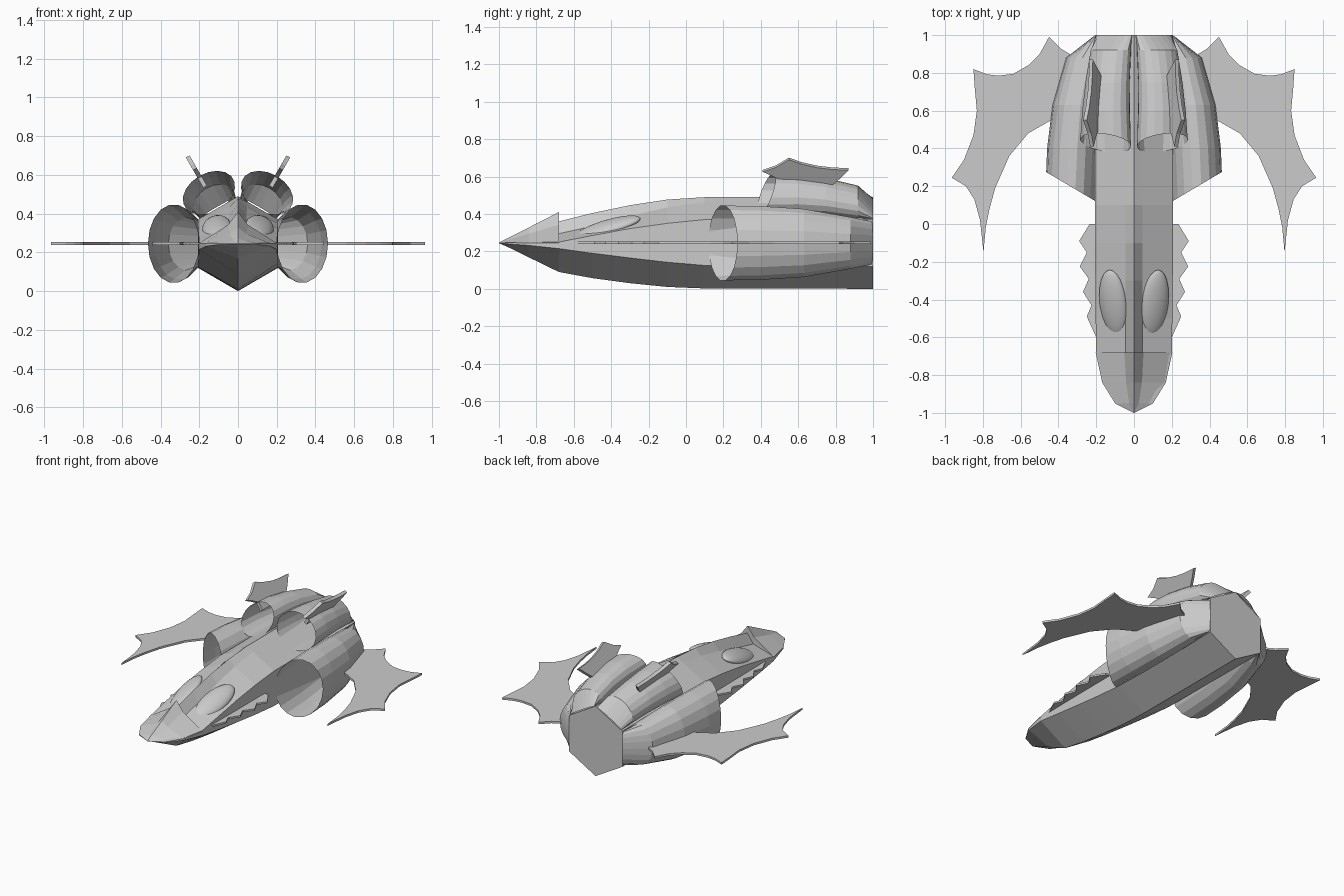
import bpy, bmesh
from math import sin, cos, pi, radians
from mathutils import Vector

if "Cube" in bpy.data.objects:
    bpy.data.objects.remove(bpy.data.objects["Cube"])


def finish(name, bm):
    bmesh.ops.remove_doubles(bm, verts=bm.verts, dist=0.0005)
    bmesh.ops.recalc_face_normals(bm, faces=bm.faces)
    me = bpy.data.meshes.new(name)
    bm.to_mesh(me)
    bm.free()
    ob = bpy.data.objects.new(name, me)
    bpy.context.collection.objects.link(ob)
    return ob


def loft(name, rings, cap_end=True):
    """Skin closed rings of points in order; optionally cap the last one."""
    bm = bmesh.new()
    vs = [[bm.verts.new(p) for p in r] for r in rings]
    n = len(rings[0])
    for a, b in zip(vs, vs[1:]):
        for i in range(n):
            j = (i + 1) % n
            bm.faces.new((a[i], a[j], b[j], b[i]))
    if cap_end:
        bm.faces.new(vs[-1])
    bmesh.ops.dissolve_degenerate(bm, edges=bm.edges, dist=0.0002)
    return finish(name, bm)


def plate(name, outline, origin, u, v, thick):
    """Flat plate from a 2D outline in the plane spanned by u and v."""
    u, v, o = Vector(u), Vector(v), Vector(origin)
    n = u.cross(v).normalized() * thick
    bm = bmesh.new()
    f = bm.faces.new([bm.verts.new(o + u * a + v * b - n / 2) for a, b in outline])
    ext = bmesh.ops.extrude_face_region(bm, geom=[f], use_keep_orig=True)
    bmesh.ops.translate(bm, vec=n, verts=[g for g in ext["geom"] if isinstance(g, bmesh.types.BMVert)])
    return finish(name, bm)


# Hull: y, half width, ridge, ridge foot, upper shoulder, lower shoulder, keel
hull = [(-1, 0.001, .246, .2455, .245, .2445, .244),
        (-.95, .10, .265, .26, .247, .24, .222),
        (-.84, .165, .30, .27, .248, .232, .168),
        (-.68, .20, .36, .295, .25, .215, .09),
        (-.5, .203, .405, .335, .285, .19, .057),
        (-.3, .205, .447, .39, .322, .165, .03),
        (-.1, .206, .477, .435, .35, .142, .01),
        (.1, .207, .49, .463, .37, .125, .002),
        (1, .207, .49, .463, .37, .12, 0)]
rings = []
for y, w, t, m, su, sl, b in hull:
    k = w * .22
    rings.append([(0, y, t), (k, y, m), (w, y, su), (w, y, sl),
                  (0, y, b), (-w, y, sl), (-w, y, su), (-k, y, m)])
loft("hull", rings)

# Raised snout cover, stepping down to the hull at the back
rings = []
for y, w, t, m in [(-1, .001, .247, .246), (-.95, .10, .273, .262),
                   (-.84, .168, .328, .295), (-.68, .203, .41, .343)]:
    k = w * .25
    rings.append([(0, y, t), (k, y, m), (w, y, .246), (-w, y, .246), (-k, y, m)])
loft("snout_cover", rings)


def nacelle(name, side, base, tilt, sections, sides=18):
    """Open intake pod: sections are y, slant, offset, radius out, radius along."""
    n = Vector((cos(tilt), 0, sin(tilt)))
    a = Vector((-sin(tilt), 0, cos(tilt)))
    rings = []
    for y, slant, off, rn, ra in sections:
        ring = []
        for i in range(sides):
            t = 2 * pi * i / sides
            p = Vector(base) + n * (off + rn * cos(t)) + a * (ra * sin(t))
            ring.append((p.x * side, y + slant * cos(t), p.z))
        rings.append(ring)
    loft(name, rings, cap_end=False)


side_pod = [(.197, .078, .133, .132, .203), (.4, 0, .124, .136, .2),
            (.63, 0, .105, .127, .185), (.88, 0, .055, .105, .14),
            (1, 0, 0, .006, .115)]
top_pod = [(.43, .05, .09, .1, .145), (.6, 0, .085, .1, .135),
           (.75, 0, .07, .092, .125), (.92, 0, .035, .082, .115),
           (1, 0, 0, .006, .11)]

# Outlines: wing and jaw spikes in (x, y), fin in (y, height along its plane)
wing = [(.34, .9), (.39, .93), (.45, .99), (.5, .9), (.56, .84), (.64, .795), (.72, .785),
        (.78, .793), (.85, .82), (.843, .72), (.832, .6), (.85, .47), (.9, .34),
        (.965, .245), (.89, .2), (.845, .13), (.815, .02), (.797, -.15), (.785, -.02),
        (.765, .08), (.735, .19), (.66, .36), (.56, .48), (.42, .56), (.3, .6), (.28, .85)]
spikes = [(.18, 0), (.235, 0), (.29, -.09), (.25, -.15), (.287, -.225), (.24, -.29),
          (.27, -.36), (.225, -.43), (.25, -.49), (.2, -.6), (.18, -.6)]
fin = [(.41, .145), (.48, .172), (.55, .22), (.62, .192), (.7, .171), (.78, .16), (.87, .155),
       (.83, .11), (.79, .07), (.75, .04), (.5, .04), (.5, .095), (.46, .12)]

for s, tag in ((1, "right"), (-1, "left")):
    nacelle(f"side_intake_{tag}", s, (.2, 0, .245), 0, side_pod)
    nacelle(f"top_intake_{tag}", s, (.105, 0, .43), radians(60), top_pod)
    plate(f"wing_{tag}", wing, (0, 0, .246), (s, 0, 0), (0, 1, 0), .014)
    plate(f"jaw_spikes_{tag}", spikes, (0, 0, .246), (s, 0, 0), (0, 1, 0), .012)
    plate(f"top_fin_{tag}", fin, (.15 * s, 0, .505), (0, 1, 0), (.5 * s, 0, .866), .022)

    # Bulging eye lying along the sloped head
    bpy.ops.mesh.primitive_uv_sphere_add(segments=24, ring_count=12, radius=1,
                                         location=(.11 * s, -.42, .327),
                                         rotation=(radians(17), radians(20 * s), 0))
    eye = bpy.context.object
    eye.name = f"eye_{tag}"
    eye.scale = (.076, .185, .036)
    bpy.ops.object.shade_smooth()
